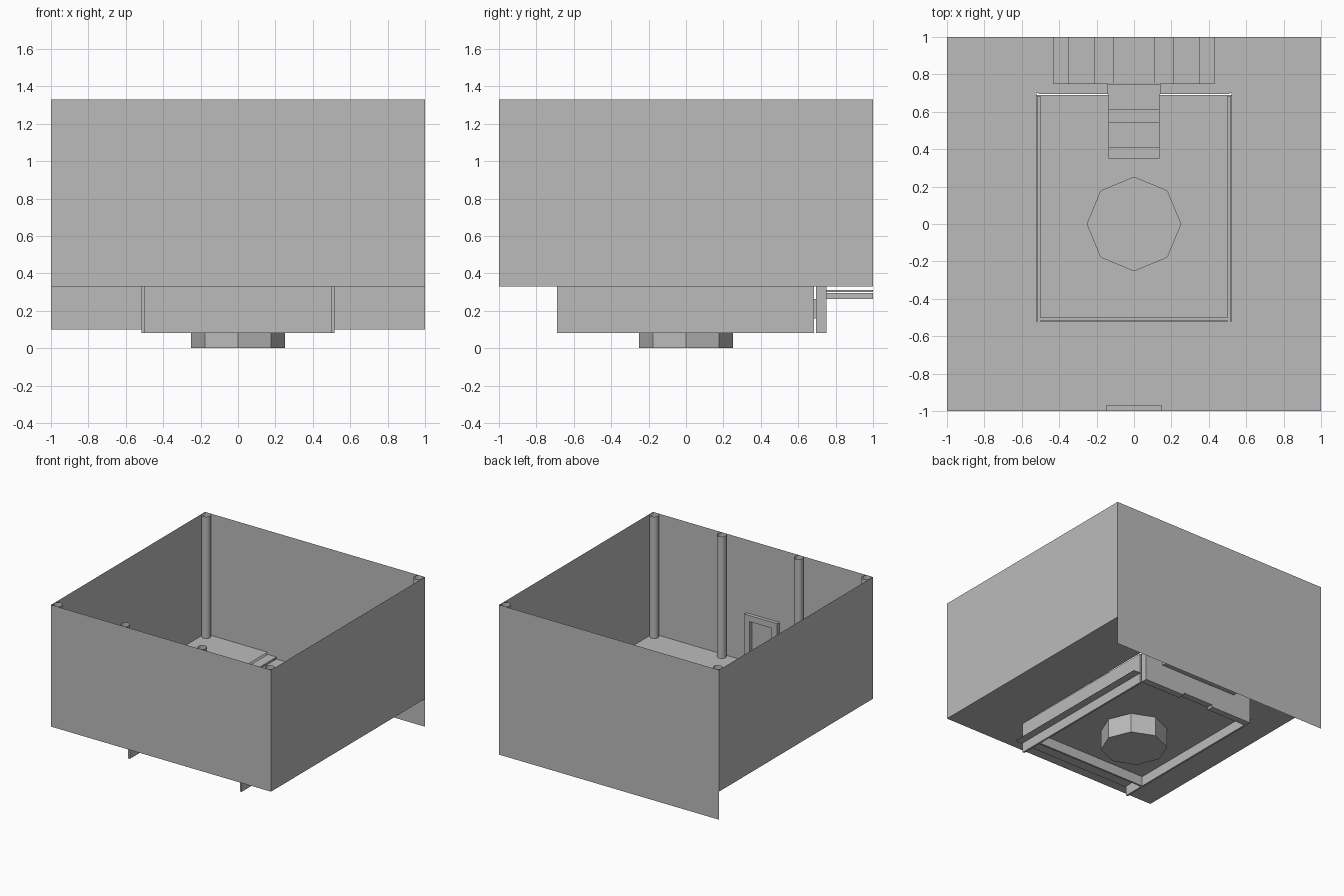
import bpy, bmesh, math

if "Cube" in bpy.data.objects:
    bpy.data.objects.remove(bpy.data.objects["Cube"])

grey = bpy.data.materials.new("plain_grey")
grey.diffuse_color = (0.5, 0.5, 0.5, 1)
grey.use_nodes = True
grey.node_tree.nodes["Principled BSDF"].inputs["Base Color"].default_value = grey.diffuse_color


def finish(bm, name):
    mesh = bpy.data.meshes.new(name)
    bm.to_mesh(mesh)
    bm.free()
    obj = bpy.data.objects.new(name, mesh)
    bpy.context.collection.objects.link(obj)
    mesh.materials.append(grey)
    return obj


def boxes(name, items):
    """Boxes given as x0, x1, y0, y1, z0, z1."""
    bm = bmesh.new()
    for x0, x1, y0, y1, z0, z1 in items:
        vs = bmesh.ops.create_cube(bm, size=1)["verts"]
        for v in vs:
            v.co = (x1 if v.co.x > 0 else x0, y1 if v.co.y > 0 else y0,
                    z1 if v.co.z > 0 else z0)
    return finish(bm, name)


def sheets(name, quads):
    bm = bmesh.new()
    for q in quads:
        bm.faces.new([bm.verts.new(p) for p in q])
    return finish(bm, name)


def flat(x0, y0, x1, y1, z):
    return [(x0, y0, z), (x1, y0, z), (x1, y1, z), (x0, y1, z)]


def upright(a, b, z0, z1):
    return [(*a, z0), (*b, z0), (*b, z1), (*a, z1)]


FLOOR, TOP, PIT = 0.33, 1.33, 0.16

# Thin room walls, the back one reaching below the floor
sheets("room_walls", [
    upright((-1, -1), (1, -1), FLOOR, TOP),
    upright((1, -1), (1, 1), FLOOR, TOP),
    upright((1, 1), (-1, 1), 0.10, TOP),
    upright((-1, 1), (-1, -1), FLOOR, TOP)])

# Floor around the pit and the rear stair opening
floor = [flat(-1, -1, 1, -0.52, FLOOR)]
for s in (-1, 1):
    for a, b, y0, y1 in ((0.52, 1, -0.52, 0.75), (0.14, 0.52, 0.70, 0.75),
                         (0.43, 1, 0.75, 1)):
        floor.append(flat(min(s * a, s * b), y0, max(s * a, s * b), y1, FLOOR))
sheets("room_floor", floor)

# Open round columns in the corners and along the front wall
bm = bmesh.new()
for cx, cy in ((-.963, -.963), (.963, -.963), (-.963, .963), (.963, .963),
               (-.35, -.963), (.35, -.963)):
    ring = [(cx + .036 * math.cos(i * math.pi / 6), cy + .036 * math.sin(i * math.pi / 6))
            for i in range(12)]
    low = [bm.verts.new((*p, FLOOR)) for p in ring]
    high = [bm.verts.new((*p, TOP)) for p in ring]
    for i in range(12):
        j = (i + 1) % 12
        f = bm.faces.new((low[i], low[j], high[j], high[i]))
        f.smooth = True
finish(bm, "columns")

# Door frame on the inside of the front wall
boxes("door_frame", [(-.15, -.10, -.999, -.97, FLOOR, .73),
                     (.10, .15, -.999, -.97, FLOOR, .73),
                     (-.10, .10, -.999, -.97, .68, .73)])

# Pit side and front plates
boxes("pit_side_walls", [(-.515, -.50, -.69, .685, .08, .329),
                         (.50, .515, -.69, .685, .08, .329)])
boxes("pit_front_wall", [(-.50, .50, -.515, -.50, .08, .329)])

# Pit back wall with a doorway for the stairs
boxes("pit_back_wall", [(-.51, -.14, .695, .75, .08, .329),
                        (.14, .51, .695, .75, .08, .329),
                        (-.14, .14, .695, .748, .10, .262)])

# Pit floor with an eight-sided hole
bm = bmesh.new()
ring = [(.25 * math.cos(i * math.pi / 4), .25 * math.sin(i * math.pi / 4)) for i in range(8)]
outer = [(-.58, -.70), (.58, -.70), (.58, .69), (-.58, .69)]
edges = []
for loop in (ring, outer):
    vs = [bm.verts.new((*p, PIT)) for p in loop]
    edges += [bm.edges.new((vs[i], vs[(i + 1) % len(vs)])) for i in range(len(vs))]
bmesh.ops.triangle_fill(bm, use_beauty=True, use_dissolve=False, edges=edges, normal=(0, 0, 1))
finish(bm, "pit_floor")

# Eight-sided well sunk in the pit floor
well = [upright(ring[i], ring[(i + 1) % 8], 0, PIT) for i in range(8)]
well.append([(*p, 0) for p in ring])
sheets("well", well)

# Stairs down into the pit
steps = ((.61, .695, .262), (.54, .61, .235), (.41, .54, .21), (.35, .41, .185))
boxes("pit_stairs", [(-.137, .137, y0, y1, PIT, z) for y0, y1, z in steps])

# Rear landing with side steps leading down to it
landing = [(-.35, .35, .75, .999, .262, .27)]
for s in (-1, 1):
    for a, b, z in ((.35, .43, .312), (.21, .35, .295), (.11, .21, .28)):
        landing.append((min(s * a, s * b), max(s * a, s * b), .75, .999,
                        .27 if a < .35 else .30, z))
boxes("rear_landing", landing)
